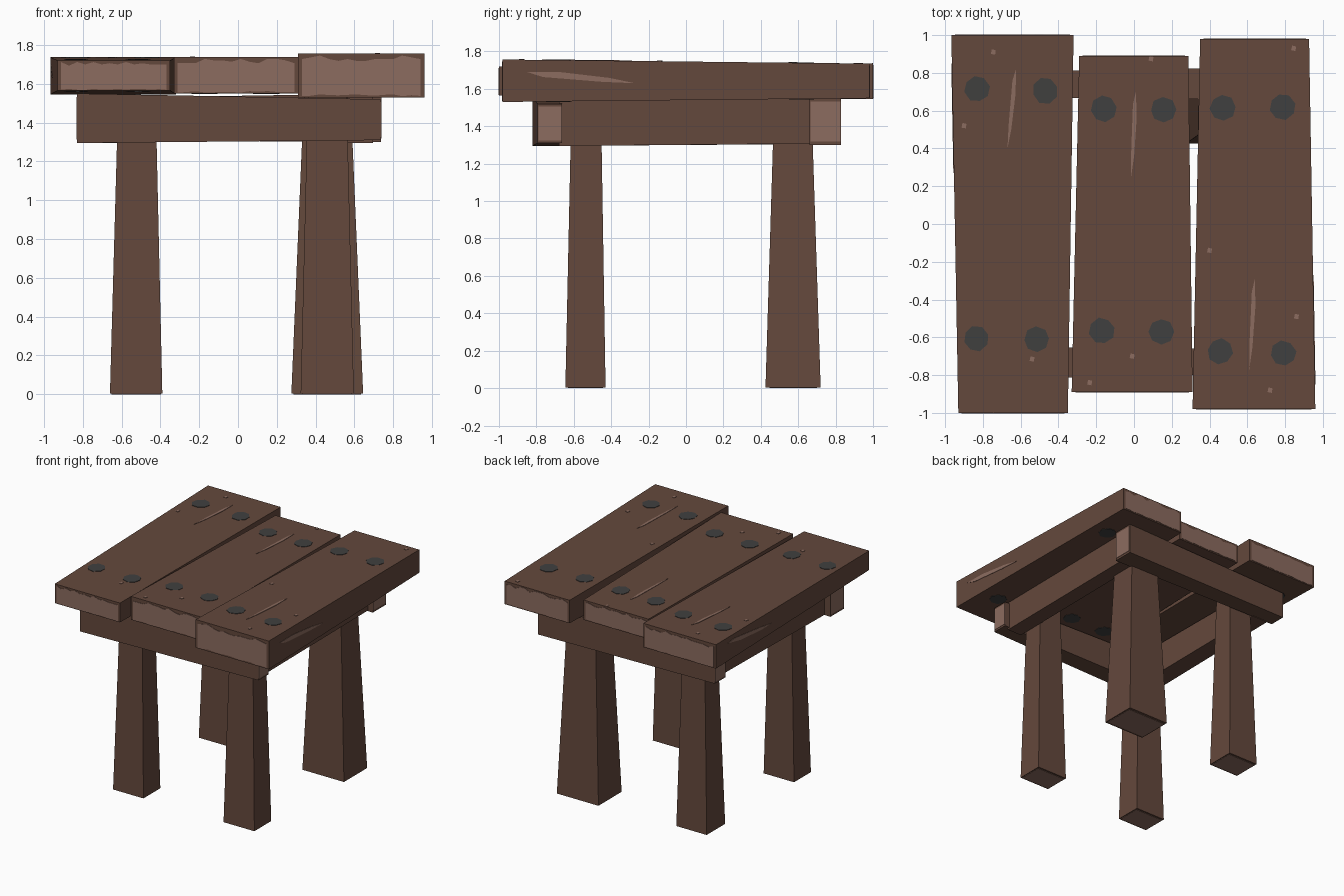
import bpy, bmesh, math, random
from mathutils import Vector

if "Cube" in bpy.data.objects:
    bpy.data.objects.remove(bpy.data.objects["Cube"])

random.seed(4)


def material(name, rgb):
    m = bpy.data.materials.new(name)
    m.diffuse_color = (*rgb, 1)
    m.use_nodes = True
    m.node_tree.nodes["Principled BSDF"].inputs["Base Color"].default_value = m.diffuse_color
    return m


WOOD = material("brown wood", (0.127, 0.065, 0.045))
PALE = material("pale worn wood", (0.262, 0.150, 0.116))
NAIL = material("dark iron", (0.051, 0.051, 0.050))


def finish(bm, name, mat):
    bmesh.ops.recalc_face_normals(bm, faces=bm.faces)
    me = bpy.data.meshes.new(name)
    bm.to_mesh(me)
    bm.free()
    me.materials.append(mat)
    ob = bpy.data.objects.new(name, me)
    bpy.context.collection.objects.link(ob)
    return ob


def rect(axis, pos, a0, a1, b0, b1):
    """Rectangle of four points across the given axis."""
    pts = []
    for a, b in ((a0, b0), (a1, b0), (a1, b1), (a0, b1)):
        p = [a, b]
        p.insert(axis, pos)
        pts.append(Vector(p))
    return pts


def beam(name, end_a, end_b):
    """Tapered board between two end rectangles."""
    bm = bmesh.new()
    a = [bm.verts.new(p) for p in end_a]
    b = [bm.verts.new(p) for p in end_b]
    bm.faces.new(a)
    bm.faces.new(b)
    for i in range(4):
        j = (i + 1) % 4
        bm.faces.new((a[i], a[j], b[j], b[i]))
    return finish(bm, name, WOOD)


def plates(name, outlines, mat):
    """Thin plates: each entry is (outline points, outward offset)."""
    bm = bmesh.new()
    for pts, off in outlines:
        lo = [bm.verts.new(p) for p in pts]
        hi = [bm.verts.new(p + off) for p in pts]
        bm.faces.new(lo)
        bm.faces.new(hi)
        n = len(pts)
        for i in range(n):
            j = (i + 1) % n
            bm.faces.new((lo[i], lo[j], hi[j], hi[i]))
    return finish(bm, name, mat)


def grain(quad, off, ragged):
    """Worn end outline inside a quad, with chipped top and bottom edges."""
    def at(u, v):
        return quad[0].lerp(quad[1], u).lerp(quad[3].lerp(quad[2], u), v)
    n = 14 if ragged else 2
    us = [0.03 + 0.94 * i / (n - 1) for i in range(n)]
    low, high = [], []
    for u in us:
        d, t = (random.uniform(0.02, 0.07), random.choice((0.05, 0.09, 0.13, 0.17))) if ragged else (0.07, 0.07)
        low.append(at(u, d))
        high.append(at(u, 1 - t))
    return low + high[::-1], off


def streak(p, q, width, side):
    """Slim pointed scratch between two 2D points."""
    p, q = Vector(p), Vector(q)
    d = q - p
    s = Vector((-d.y, d.x)).normalized() * width * side
    return [p, p + d * 0.3 + s, p + d * 0.75 + s * 0.8, q, p + d * 0.7 - s * 0.6, p + d * 0.15 - s]


# Seat planks: front and back ends as (y, x0, x1, z0, z1), nails, scratch, flecks
PLANKS = {
    "left_plank": ((-1.0, -0.93, -0.35, 1.565, 1.72), (1.0, -0.967, -0.32, 1.545, 1.737),
                   ((-.83, .715), (-.47, .705), (-.835, -.605), (-.515, -.61)),
                   ((-.625, .82), (-.67, .40)), ((-.745, .91), (-.9, .52), (-.54, -.715)), -1),
    "middle_plank": ((-0.89, -0.33, 0.31, 1.55, 1.738), (0.89, -0.29, 0.288, 1.56, 1.72),
                     ((-.16, .61), (.155, .605), (-.17, -.565), (.145, -.57)),
                     ((.01, .70), (-.015, .25)), ((.4 - .31, .875), (-.235, -.84), (-.01, -.7)), 0),
    "right_plank": ((-0.98, 0.31, 0.96, 1.53, 1.757), (0.98, 0.35, 0.927, 1.55, 1.735),
                    ((.47, .615), (.785, .62), (.455, -.675), (.79, -.685)),
                    ((.64, -.29), (.61, -.77)), ((.845, .93), (.72, -.88), (.86, -.49), (.4, -.14)), 1),
}

for name, (fr, bk, nails, scratch, flecks, side) in PLANKS.items():
    ends = [rect(1, *fr), rect(1, *bk)]
    beam(name, *ends)
    plates(name + "_end_grain", [grain(ends[0], Vector((0, -.003, 0)), True),
                                 grain(ends[1], Vector((0, .003, 0)), True)], PALE)

    def level(y, k):
        t = (y - fr[0]) / (bk[0] - fr[0])
        return fr[k] + (bk[k] - fr[k]) * t

    # Nail heads on top and underneath
    heads = []
    for x, y in nails:
        turn = random.random()
        ring = [(x + .069 * random.uniform(.93, 1.05) * math.cos(turn + i * math.pi / 4),
                 y + .069 * random.uniform(.93, 1.05) * math.sin(turn + i * math.pi / 4)) for i in range(8)]
        for k, dz in ((4, .003), (3, -.003)):
            heads.append(([Vector((a, b, level(b, k))) for a, b in ring], Vector((0, 0, dz))))
    plates(name + "_nails", heads, NAIL)

    # Scratches and flecks on top, plus one scratch on the outer side
    marks = [streak(*scratch, .012, 1)]
    for x, y in flecks:
        marks.append([Vector((x + a, y + b)) for a, b in ((-.013, -.01), (.01, -.014), (.013, .01), (-.008, .015))])
    worn = [([Vector((p.x, p.y, level(p.y, 4))) for p in m], Vector((0, 0, .003))) for m in marks]
    if side:
        k = 2 if side > 0 else 1
        line = streak((-.85 * side, 1.69), (-.27 * side, 1.63), .018, 1)
        worn.append(([Vector((level(p.x, k), p.x, p.y)) for p in line], Vector((.003 * side, 0, 0))))
    plates(name + "_scratches", worn, PALE)

# Front and back rails with pale ends
RAILS = {
    "front_rail": ((-.83, -.82, -.65, 1.295, 1.55), (.737, -.793, -.663, 1.31, 1.52)),
    "back_rail": ((-.82, .67, .805, 1.31, 1.525), (.737, .66, .83, 1.30, 1.55)),
}
for name, (lf, rt) in RAILS.items():
    ends = [rect(0, *lf), rect(0, *rt)]
    beam(name, *ends)
    plates(name + "_end_grain", [grain(ends[0], Vector((-.003, 0, 0)), False),
                                 grain(ends[1], Vector((.003, 0, 0)), False)], PALE)

# Side rails fitted between them
beam("right_side_rail", rect(1, -.68, .565, .695, 1.295, 1.535), rect(1, .68, .565, .695, 1.307, 1.55))
beam("left_side_rail", rect(1, -.68, -.775, -.62, 1.295, 1.55), rect(1, .68, -.765, -.62, 1.305, 1.54))

# Tapered legs: bottom and top as (x0, x1, y0, y1)
LEGS = {
    "front_left_leg": ((-.66, -.39, -.645, -.43), (-.617, -.425, -.612, -.455)),
    "front_right_leg": ((.323, .597, -.645, -.43), (.36, .56, -.612, -.455)),
    "back_left_leg": ((-.66, -.39, .445, .68), (-.617, -.425, .485, .645)),
    "back_right_leg": ((.275, .645, .425, .72), (.34, .58, .472, .67)),
}
for name, (low, top) in LEGS.items():
    foot = rect(2, .003, *low)
    beam(name, foot, rect(2, 1.54, *top))
    plates(name + "_end_grain", [grain(foot, Vector((0, 0, -.003)), False)], PALE)
